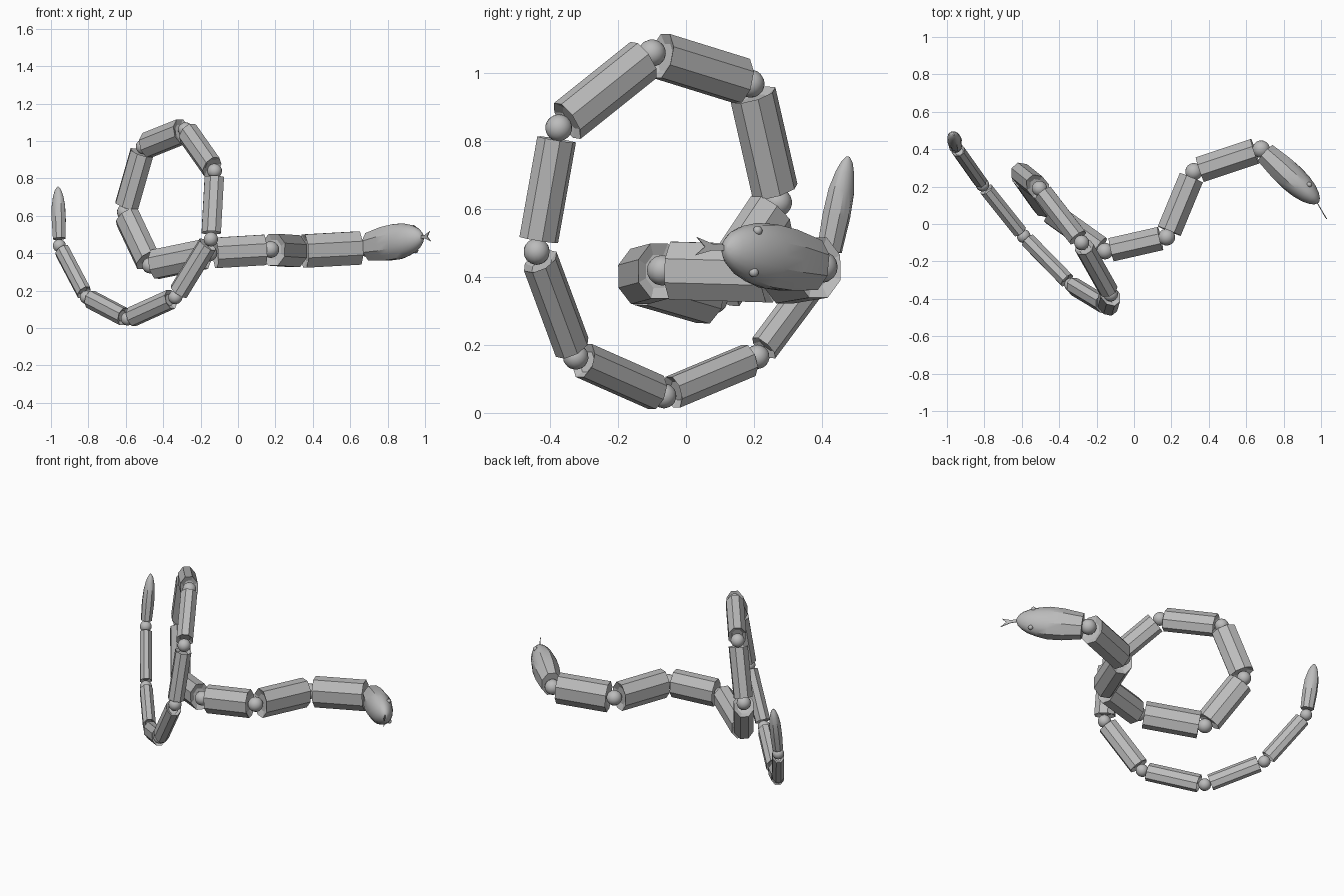
import bpy, bmesh, math
from mathutils import Vector, Matrix

cube = bpy.data.objects.get("Cube")
if cube:
    bpy.data.objects.remove(cube)

grey = bpy.data.materials.new("plain grey")
grey.use_nodes = True
color = (0.5, 0.5, 0.5, 1)
grey.diffuse_color = color
grey.node_tree.nodes["Principled BSDF"].inputs["Base Color"].default_value = color

GAP = 0.035
EIGHTH = math.pi / 4


def finish(name, bm, angle=0):
    bmesh.ops.recalc_face_normals(bm, faces=bm.faces)
    mesh = bpy.data.meshes.new(name)
    bm.to_mesh(mesh)
    bm.free()
    mesh.materials.append(grey)
    obj = bpy.data.objects.new(name, mesh)
    bpy.context.collection.objects.link(obj)
    if angle:
        bpy.ops.object.select_all(action='DESELECT')
        obj.select_set(True)
        bpy.context.view_layer.objects.active = obj
        bpy.ops.object.shade_smooth_by_angle(angle=math.radians(angle))
    return obj


def loft(name, base, axis, thin_dir, rings, sides=8, angle=0):
    """Rings are (distance, half width, half thickness, roundness)."""
    wide_dir = axis.cross(thin_dir).normalized()
    bm = bmesh.new()
    loops = []
    for dist, wide, thin, roundness in rings:
        loop = []
        for k in range(sides):
            a = EIGHTH / 2 + k * math.tau / sides
            off = (a + EIGHTH / 2) % EIGHTH - EIGHTH / 2
            r = roundness + (1 - roundness) / math.cos(off)
            loop.append(bm.verts.new(base + axis * dist
                                     + wide_dir * (wide * r * math.cos(a))
                                     + thin_dir * (thin * r * math.sin(a))))
        loops.append(loop)
    for a, b in zip(loops, loops[1:]):
        for k in range(sides):
            n = (k + 1) % sides
            bm.faces.new((a[k], a[n], b[n], b[k]))
    bm.faces.new(loops[0])
    bm.faces.new(loops[-1])
    return finish(name, bm, angle)


def ball(name, centre, radius, axis):
    bm = bmesh.new()
    turn = axis.to_track_quat('Z', 'Y').to_matrix().to_4x4()
    bmesh.ops.create_uvsphere(bm, u_segments=16, v_segments=10, radius=radius,
                              matrix=Matrix.Translation(centre) @ turn)
    return finish(name, bm, 40)


def square_to(v, axis):
    return (v - axis * v.dot(axis)).normalized()


# Joint centres from neck to tail
joints = [Vector(p) for p in (
    (0.68, 0.40, 0.43), (0.32, 0.28, 0.41), (0.175, -0.07, 0.42),
    (-0.155, -0.145, 0.40), (-0.47, 0.08, 0.335), (-0.605, 0.27, 0.62),
    (-0.505, 0.19, 0.97), (-0.28, -0.10, 1.06), (-0.125, -0.375, 0.84),
    (-0.145, -0.44, 0.475), (-0.335, -0.325, 0.165), (-0.59, -0.065, 0.05),
    (-0.81, 0.21, 0.165), (-0.955, 0.415, 0.44))]
count = len(joints) - 1
up = Vector((0, 0, 1))
coil_normal = Vector((0.77, 0.64, 0))

# Body segments with cupped ends
for i in range(count):
    a, b = joints[i], joints[i + 1]
    axis = (b - a).normalized()
    thin_dir = axis.cross(up).normalized() if i < 3 else square_to(coil_normal, axis)
    w = 0.089 - 0.045 * i / (count - 1)
    t = w * 0.78
    end = (b - a).length - GAP
    rings = [(GAP + 0.015, w * 0.6, t * 0.6, 0), (GAP, w, t, 0),
             (end, w, t, 0), (end - 0.015, w * 0.6, t * 0.6, 0)]
    loft(f"body_segment_{i + 1}", a, axis, thin_dir, rings)

# Ball joints
for i, p in enumerate(joints):
    axis = (joints[min(i + 1, count)] - joints[max(i - 1, 0)]).normalized()
    ball(f"joint_ball_{i + 1}", p, 0.047 - 0.012 * i / count, axis)

# Head, faceted at the neck and rounded at the snout
neck, snout = joints[0], Vector((0.985, 0.115, 0.488))
axis = (snout - neck).normalized()
length = (snout - neck).length
crown = square_to(Vector((0.67, 0.74, 0)), axis)
across = axis.cross(crown).normalized()
head_shape = [(0.08, 0.074, 0.058, 0), (0.35, 0.090, 0.070, 0),
              (0.55, 0.096, 0.073, 0.4), (0.70, 0.090, 0.068, 1),
              (0.83, 0.074, 0.056, 1), (0.92, 0.054, 0.040, 1),
              (0.975, 0.033, 0.024, 1), (1.0, 0.010, 0.008, 1)]
loft("head", neck, axis, crown,
     [(d * length, w, t, r) for d, w, t, r in head_shape], 16, 30)

# Eyes on the two sides of the head
for side, label in ((1, "left"), (-1, "right")):
    p = neck + axis * (length * 0.78) + across * (side * 0.062) + crown * 0.038
    ball(label + "_eye", p, 0.014, axis)

# Forked tongue, a thin plate
root = snout - axis * 0.02
forward = Vector((0.50, -0.86, 0.05)).normalized()
outline = [(0, -0.008), (0.06, -0.010), (0.115, -0.027), (0.085, 0),
           (0.115, 0.027), (0.06, 0.010), (0, 0.008)]
plate_normal = forward.cross(across).normalized() * 0.002
bm = bmesh.new()
layers = [[bm.verts.new(root + forward * x + across * y + plate_normal * s)
           for x, y in outline] for s in (-1, 1)]
for layer in layers:
    bm.faces.new(layer)
for k in range(len(outline)):
    n = (k + 1) % len(outline)
    bm.faces.new((layers[0][k], layers[0][n], layers[1][n], layers[1][k]))
finish("forked_tongue", bm)

# Tail with a rounded tip
tip = Vector((-0.963, 0.478, 0.755))
axis = (tip - joints[-1]).normalized()
length = (tip - joints[-1]).length
tail_shape = [(0.12, 0.037, 0.031, 0), (0.45, 0.041, 0.035, 0),
              (0.68, 0.040, 0.033, 0.5), (0.85, 0.030, 0.025, 1),
              (0.95, 0.018, 0.015, 1), (1.0, 0.005, 0.004, 1)]
loft("tail", joints[-1], axis, square_to(coil_normal, axis),
     [(d * length, w, t, r) for d, w, t, r in tail_shape], 16, 30)
